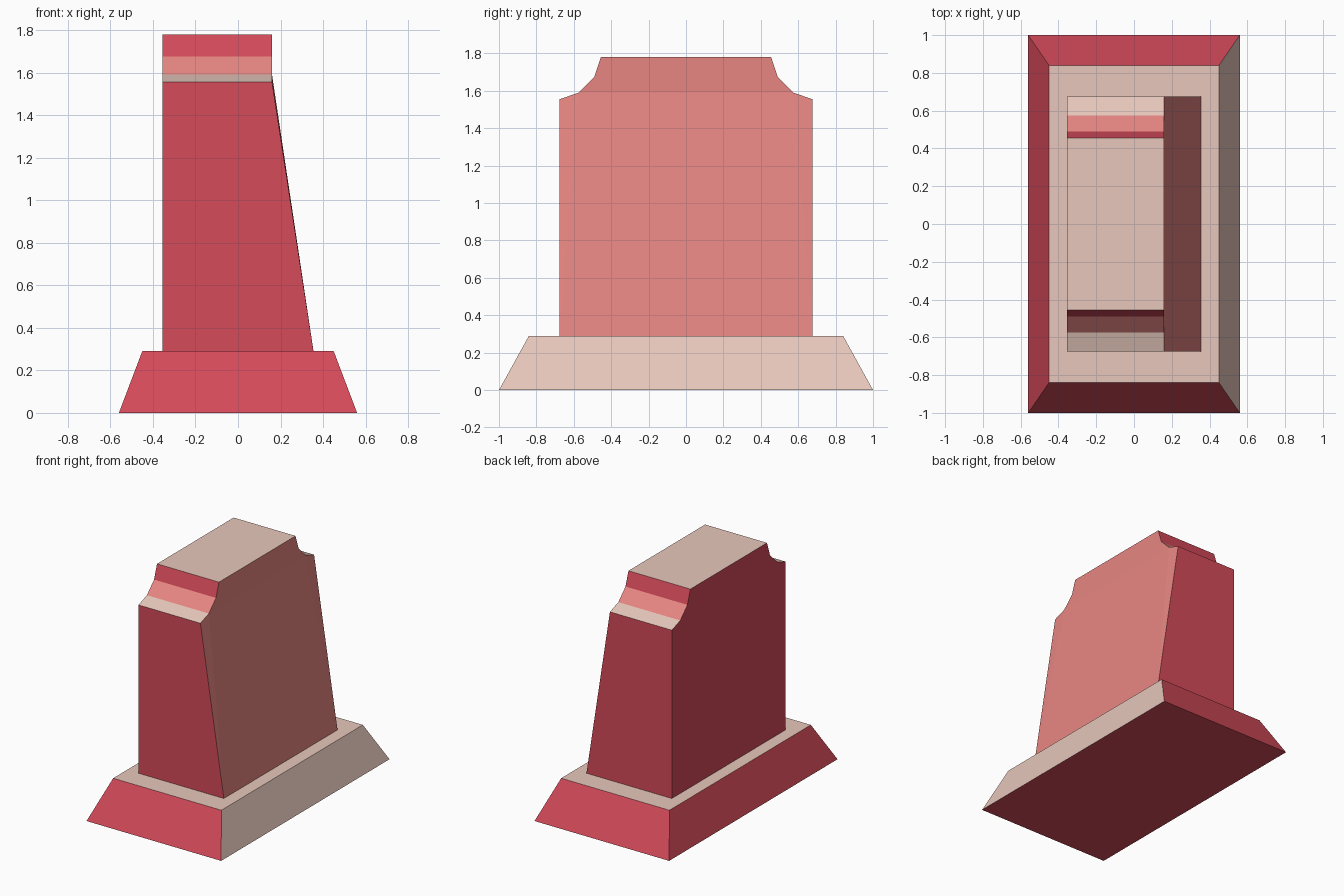
import bpy, bmesh

if "Cube" in bpy.data.objects:
    bpy.data.objects.remove(bpy.data.objects["Cube"])

# Flat colours
def material(name, rgb):
    m = bpy.data.materials.new(name)
    m.diffuse_color = (*rgb, 1.0)
    m.use_nodes = True
    m.node_tree.nodes["Principled BSDF"].inputs["Base Color"].default_value = m.diffuse_color
    return m

MATS = [material("red", (0.658, 0.069, 0.102)),
        material("salmon", (0.807, 0.242, 0.227)),
        material("beige", (0.823, 0.591, 0.515))]
RED, SALMON, BEIGE = range(3)

def finish(bm, name, rule):
    bmesh.ops.recalc_face_normals(bm, faces=bm.faces)
    for f in bm.faces:
        f.material_index = rule(f.normal, f.calc_center_median())
    me = bpy.data.meshes.new(name)
    bm.to_mesh(me)
    bm.free()
    for m in MATS:
        me.materials.append(m)
    ob = bpy.data.objects.new(name, me)
    bpy.context.collection.objects.link(ob)
    return ob

# Plinth: box tapered towards its top
BASE_H = 0.29
bm = bmesh.new()
bmesh.ops.create_cube(bm, size=2)
for v in bm.verts:
    top = v.co.z > 0
    v.co.x *= 0.45 if top else 0.56
    v.co.y *= 0.84 if top else 1.0
    v.co.z = BASE_H if top else 0.0
finish(bm, "plinth", lambda n, c: BEIGE if n.z > 0.9 or n.x > 0.5 else RED)

# Headstone: stepped profile in y-z, mirrored, with a leaning face on +x
half = [(0.675, BASE_H), (0.675, 1.555), (0.575, 1.59), (0.49, 1.675), (0.455, 1.78)]
profile = half + [(-y, z) for y, z in reversed(half)]
n = len(profile)
bm = bmesh.new()
back = [bm.verts.new((-0.355, y, z)) for y, z in profile]
face = [bm.verts.new((0.355 if z == BASE_H else 0.16, y, z)) for y, z in profile]
bm.faces.new(back)
for i in range(n):
    j = (i + 1) % n
    bm.faces.new((back[i], back[j], face[j], face[i]))
# leaning panel, its two shoulder slivers, and the upright top panel
for ids in ((0, 2, 7, 9), (0, 1, 2), (7, 8, 9), (2, 3, 4, 5, 6, 7)):
    bm.faces.new([face[i] for i in ids])

def stone_colour(nrm, c):
    if nrm.x > 0.5:
        return SALMON
    if nrm.z > 0.85:       # top and lowest shoulder step
        return BEIGE
    if nrm.z > 0.5:        # middle step
        return SALMON
    return RED

finish(bm, "headstone", stone_colour)
